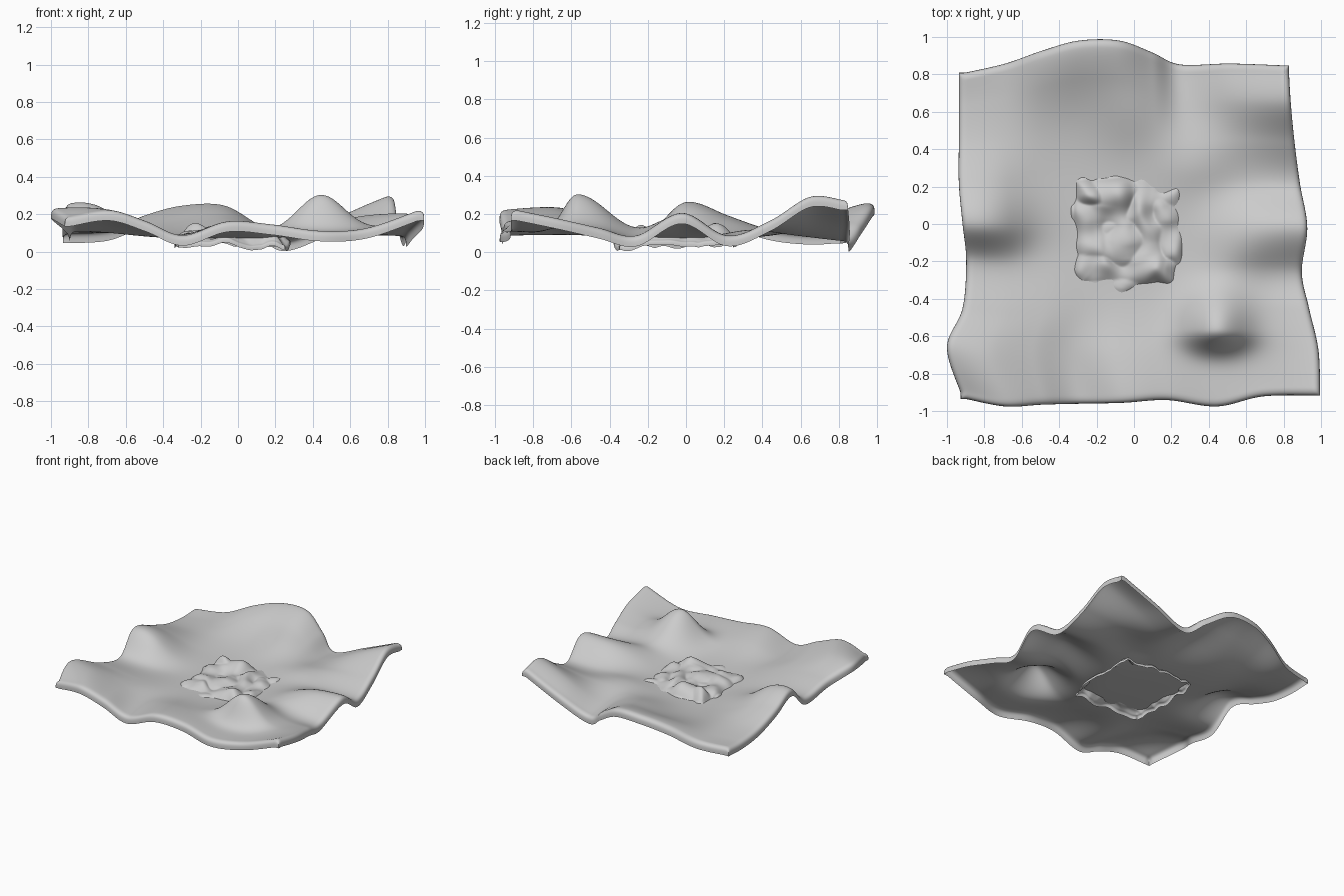
import bpy, bmesh, math
from mathutils import Vector, noise

if "Cube" in bpy.data.objects:
    bpy.data.objects.remove(bpy.data.objects["Cube"])


def spline(pts, t):
    """Smooth curve through pts, t in 0..1."""
    n = len(pts) - 1
    i = min(int(t * n), n - 1)
    f = t * n - i
    p = [Vector(pts[max(0, min(n, i + k))]) for k in (-1, 0, 1, 2)]
    return 0.5 * (2 * p[1] + (p[2] - p[0]) * f
                  + (2 * p[0] - 5 * p[1] + 4 * p[2] - p[3]) * f * f
                  + (3 * p[1] - p[0] - 3 * p[2] + p[3]) * f ** 3)


# Turned-down rim: outward and downward steps beyond the sheet's border
OUT = (0, .018, .03, .033, .033)
DROP = (0, .004, .016, .034, .056)
RINGS = 4


def grid_object(name, n, func, rim):
    """Smooth single-layer sheet from func(u, v) with a turned-down rim of given size."""
    def point(i, j):
        def split(k):
            k -= RINGS
            c = max(0, min(n, k))
            return c / n, abs(k - c), (k > c) - (k < c)
        (u, ku, su), (v, kv, sv) = split(i), split(j)
        p = func(u, v)
        drop = max(DROP[ku], DROP[kv])
        return p + Vector((su * OUT[ku], sv * OUT[kv], -drop)) * rim
    bm = bmesh.new()
    m = n + 2 * RINGS
    vs = [[bm.verts.new(point(i, j)) for i in range(m + 1)] for j in range(m + 1)]
    for j in range(m):
        for i in range(m):
            bm.faces.new((vs[j][i], vs[j][i + 1], vs[j + 1][i + 1], vs[j + 1][i])).smooth = True
    me = bpy.data.meshes.new(name)
    bm.to_mesh(me)
    bm.free()
    ob = bpy.data.objects.new(name, me)
    bpy.context.collection.objects.link(ob)
    sub = ob.modifiers.new("soften", 'SUBSURF')
    sub.levels = sub.render_levels = 1


# Wavy borders of the large cloth
FL, FR = (-.91, -.92, .165), (.98, -.9, .195)
BL, BR = (-.92, .79, .075), (.81, .83, .25)
front = [FL, (-.7, -.96, .195), (-.5, -.95, .135), (-.3, -.945, .06), (-.06, -.94, .135),
         (.18, -.925, .12), (.45, -.96, .085), (.7, -.905, .1), FR]
back = [BL, (-.7, .84, .09), (-.5, .91, .17), (-.3, .965, .22), (-.08, .965, .22),
        (.1, .9, .12), (.25, .835, .03), (.52, .84, .13), BR]
left = [FL, (-.985, -.67, .205), (-.9, -.46, .13), (-.88, -.2, .08), (-.9, 0, .2),
        (-.92, .22, .15), (-.92, .45, .09), (-.92, .65, .07), BL]
right = [FR, (.97, -.68, .15), (.92, -.46, .1), (.88, -.26, .055), (.91, -.02, .175),
         (.87, .22, .06), (.84, .45, .14), (.82, .66, .265), BR]

BASE = .04
# x, y, height, radius across, radius to the front, radius to the back
SWELLS = [(.45, -.58, .22, .13, .075, .17), (-.78, .0, .05, .13, .1, .2),
          (.0, .6, .04, .15, .15, .15), (.6, -.15, .045, .16, .11, .15),
          (.33, .33, .045, .16, .13, .16), (.4, .63, -.01, .14, .1, .1),
          (-.45, -.5, .02, .2, .2, .2)]


def swells(x, y):
    return sum(h * math.exp(-((x - a) / rx) ** 2 / 2 - ((y - b) / (rb if y > b else rf)) ** 2 / 2)
               for a, b, h, rx, rf, rb in SWELLS)


def cloth(u, v):
    f, b, l, r = spline(front, u), spline(back, u), spline(left, v), spline(right, v)
    c = [Vector(k) for k in (FL, FR, BL, BR)]

    def coons(au, bu, av, bv):
        # Blend four edges, removing the doubly counted corners
        return (f * av + b * bv + l * au + r * bu
                - c[0] * au * av - c[1] * bu * av - c[2] * au * bv - c[3] * bu * bv)
    p = coons(1 - u, u, 1 - v, v)

    def fade(t, w):
        return math.exp(-(t / w) ** 2)
    au, bu, av, bv = fade(u, .18), fade(1 - u, .18), fade(v, .18), fade(1 - v, .2)
    total = av + bv + au + bu - (au + bu) * (av + bv)
    z = BASE + coons(au, bu, av, bv).z - BASE * total + swells(p.x, p.y) + .026
    return Vector((p.x * .982, p.y * .982, z))


grid_object("large_cloth", 80, cloth, 1)


# Small crumpled cloth lying in the middle, its rim sinking below the large one
def crumple(u, v):
    s, t = 2 * u - 1, 2 * v - 1
    k = 1 - .06 * (s * t) ** 4
    x, y = -.025 + .29 * s * k, -.05 + .295 * t * k
    q = Vector((x * 6, y * 6, 3.1))
    shift = noise.noise_vector(q) * .03
    fold = abs(noise.noise(q)) * .07 + noise.noise(q * 1.6) * .025
    peak = .04 * math.exp(-((x + .2) ** 2 + (y - .16) ** 2) / .008)
    edge = max(abs(s), abs(t)) ** 8
    return Vector((x + shift.x, y + shift.y, .088 + fold + peak - .04 * edge))


grid_object("crumpled_cloth", 60, crumple, .5)
